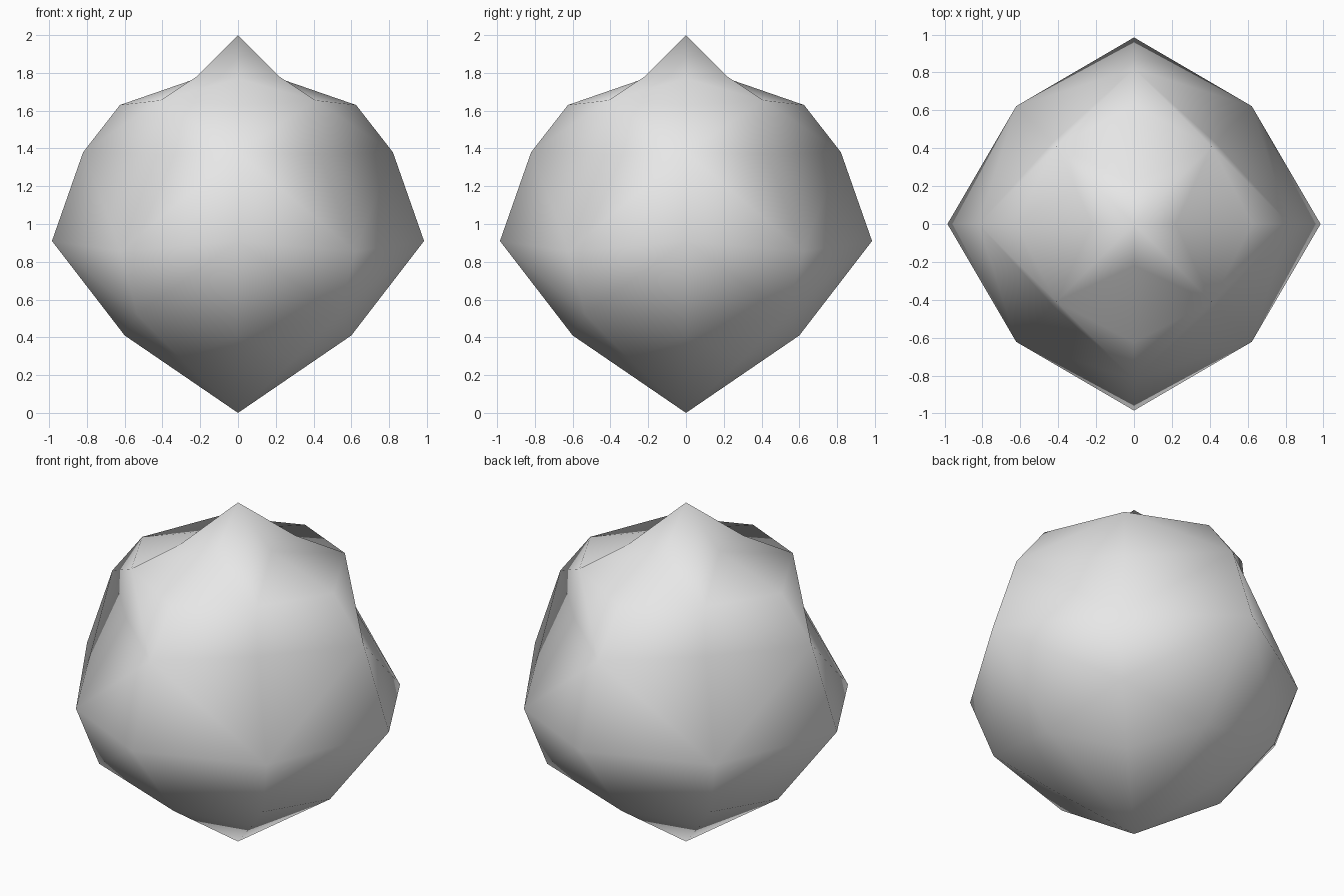
import bpy
import bmesh
from mathutils import Matrix, Vector

cube = bpy.data.objects.get("Cube")
if cube:
    bpy.data.objects.remove(cube)

# Key points of one eighth wedge, between the +x axis and the diagonal
POINTS = {
    "tip": (0, 0, 2.0),
    "tip_valley": (0.22, 0, 1.77),
    "tip_ridge": (0.22, 0.22, 1.78),
    "upper_edge": (0.625, 0, 1.63),
    "upper_corner": (0.41, 0.41, 1.655),
    "shoulder": (0.82, 0, 1.38),
    "hollow": (0.43, 0.43, 1.37),
    "side_peak": (0.985, 0, 0.91),
    "side_corner": (0.622, 0.622, 0.855),
    "lower_corner": (0.533, 0.533, 0.52),
    "lower_edge": (0.6, 0, 0.41),
    "base_ridge": (0.3, 0.3, 0.285),
    "base": (0, 0, 0),
}

# Triangles of the wedge, from top to bottom
FACES = [
    ("tip", "tip_valley", "tip_ridge"),
    ("tip_valley", "upper_corner", "tip_ridge"),
    ("tip_valley", "upper_edge", "upper_corner"),
    ("upper_edge", "shoulder", "upper_corner"),
    ("shoulder", "hollow", "upper_corner"),
    ("shoulder", "side_corner", "hollow"),
    ("shoulder", "side_peak", "side_corner"),
    ("side_peak", "lower_corner", "side_corner"),
    ("side_peak", "lower_edge", "lower_corner"),
    ("lower_edge", "base_ridge", "lower_corner"),
    ("lower_edge", "base", "base_ridge"),
]


def add_wedge(bm, quarter, mirrored):
    turn = Matrix.Rotation(quarter * 1.5707963, 3, "Z")
    flip = Matrix.Diagonal((1, -1 if mirrored else 1, 1))
    verts = {n: bm.verts.new(turn @ flip @ Vector(p)) for n, p in POINTS.items()}
    for names in FACES:
        order = reversed(names) if mirrored else names
        bm.faces.new([verts[n] for n in order]).smooth = True


# Whole body: four turned wedges and their mirror images, welded
bm = bmesh.new()
for quarter in range(4):
    for mirrored in (False, True):
        add_wedge(bm, quarter, mirrored)
bmesh.ops.remove_doubles(bm, verts=bm.verts, dist=0.001)
bmesh.ops.recalc_face_normals(bm, faces=bm.faces)
mesh = bpy.data.meshes.new("faceted_body")
bm.to_mesh(mesh)
bm.free()
body = bpy.data.objects.new("faceted_body", mesh)
bpy.context.scene.collection.objects.link(body)

# Plain grey
grey = bpy.data.materials.new("light_grey")
grey.use_nodes = True
color = (0.8, 0.8, 0.8, 1)
grey.diffuse_color = color
grey.node_tree.nodes["Principled BSDF"].inputs["Base Color"].default_value = color
mesh.materials.append(grey)
